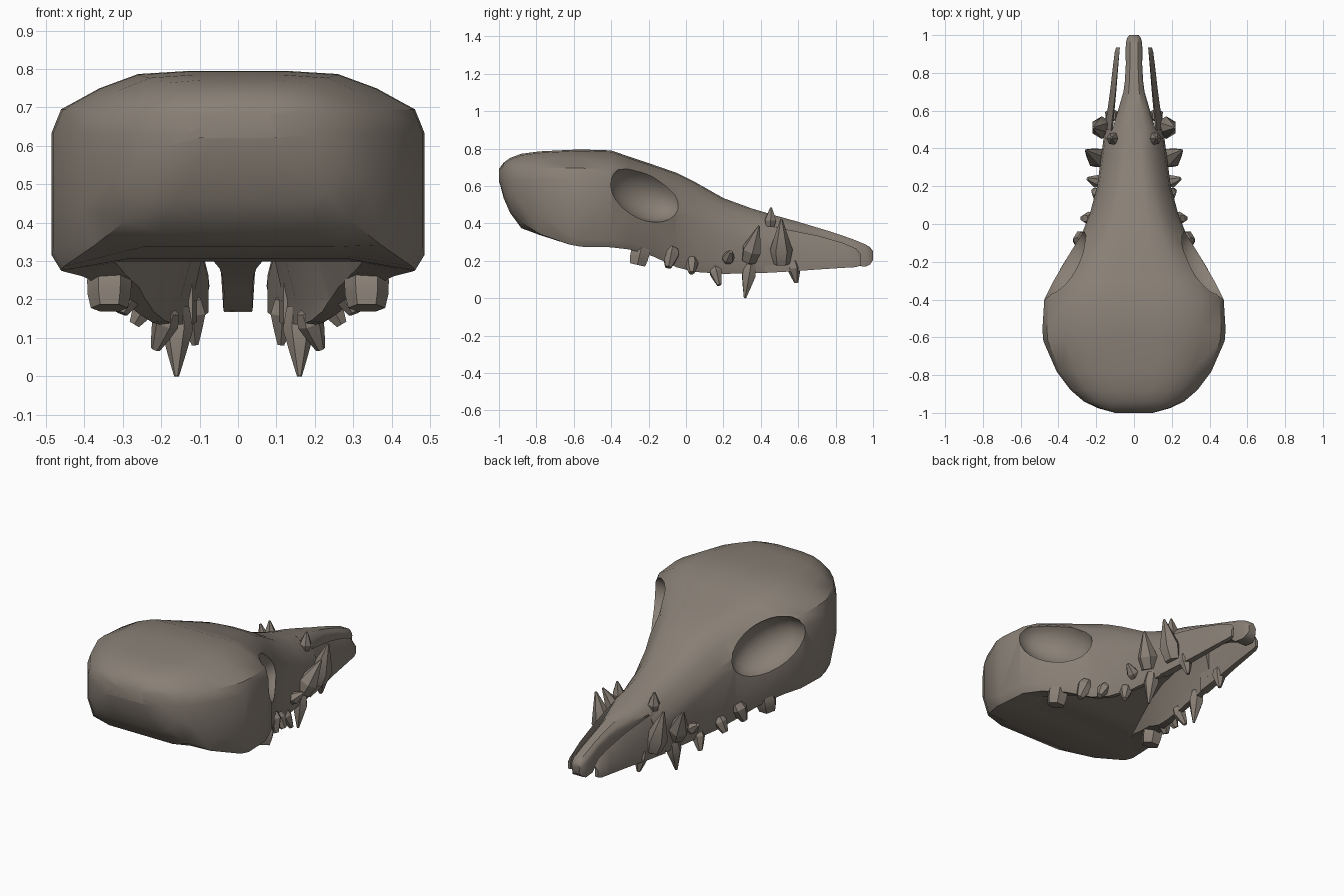
import bpy, bmesh, math
from mathutils import Vector

if "Cube" in bpy.data.objects:
    bpy.data.objects.remove(bpy.data.objects["Cube"])

bone = bpy.data.materials.new("bone")
bone.diffuse_color = (.25, .215, .18, 1)
bone.use_nodes = True
bone.node_tree.nodes["Principled BSDF"].inputs["Base Color"].default_value = bone.diffuse_color


def loft(name, rings):
    """Skin a list of closed rings of equal length and cap both ends."""
    bm = bmesh.new()
    vs = [[bm.verts.new(p) for p in r] for r in rings]
    n = len(rings[0])
    for a, b in zip(vs, vs[1:]):
        for i in range(n):
            j = (i + 1) % n
            bm.faces.new((a[i], a[j], b[j], b[i]))
    bm.faces.new(vs[0])
    bm.faces.new(vs[-1][::-1])
    bmesh.ops.recalc_face_normals(bm, faces=bm.faces)
    me = bpy.data.meshes.new(name)
    bm.to_mesh(me)
    bm.free()
    me.materials.append(bone)
    ob = bpy.data.objects.new(name, me)
    bpy.context.collection.objects.link(ob)
    return ob


def select(ob):
    bpy.ops.object.select_all(action='DESELECT')
    ob.select_set(True)
    bpy.context.view_layer.objects.active = ob


def smooth(ob, angle=38):
    select(ob)
    bpy.ops.object.shade_smooth_by_angle(angle=math.radians(angle))


def cut(ob, cutter):
    cutter.hide_render = True
    m = ob.modifiers.new("cut", 'BOOLEAN')
    m.object, m.operation, m.solver = cutter, 'DIFFERENCE', 'EXACT'
    select(ob)
    bpy.ops.object.modifier_apply(modifier=m.name)
    bpy.data.objects.remove(cutter, do_unlink=True)


def section(y, zt, wt, zs, w, zb):
    back = min(max((-.60 - y) / .3, 0), 1)          # rounds the lower corners of the braincase
    rise = .03 * (1 - back) if y < -.35 else .01
    side = zb + .04 + (zs - zb - .1) * .45 * back
    half = [(wt * .5, zt), (wt, zt - .008), ((wt + w * .95) / 2, (zt * .55 + zs * .45)),
            (w * .95, zs), (w, zs - .06), (w, side),
            (w * (.95 - .07 * back), zb + (side - zb) * .25 * back), (w * .6, zb + rise)]
    return [(x, y, z) for x, z in half] + [(-x, y, z) for x, z in reversed(half)]


# skull: y, top z, flat top half width, shoulder z, half width, bottom z
stations = [
    (-1.0, .69, .05, .68, .10, .63), (-.975, .725, .12, .69, .19, .535),
    (-.94, .75, .15, .69, .265, .455), (-.88, .772, .18, .69, .335, .372),
    (-.78, .785, .23, .695, .41, .325), (-.62, .793, .26, .695, .48, .285),
    (-.56, .795, .26, .695, .485, .275), (-.40, .79, .26, .69, .475, .272),
    (-.30, .755, .23, .65, .425, .26), (-.18, .715, .19, .60, .355, .225),
    (-.05, .67, .15, .53, .275, .165), (.05, .62, .125, .48, .235, .14),
    (.20, .535, .09, .41, .195, .13), (.35, .48, .075, .36, .175, .132),
    (.50, .435, .07, .325, .155, .14)]
skull = loft("skull", [section(*s) for s in stations])

# hollow under the snout: y, top half width, bottom half width, top z
cavity = loft("cavity_cutter", [
    [(wb, y, -.1), (wb, y, .2), (wt, y, zt), (-wt, y, zt), (-wb, y, .2), (-wb, y, -.1)]
    for y, wt, wb, zt in [(-.42, .33, .36, .295), (-.3, .28, .32, .31), (-.1, .20, .235, .335),
                          (.05, .155, .19, .35), (.25, .11, .15, .35), (.55, .08, .112, .345)]])
cut(skull, cavity)

# eye sockets
for s in (1, -1):
    bpy.ops.mesh.primitive_uv_sphere_add(
        segments=20, ring_count=12, radius=1, location=(s * .378, -.215, .557),
        rotation=(math.radians(-22), 0, s * math.radians(28)), scale=(.14, .222, .137))
    bpy.context.object.data.materials.append(bone)
    cut(skull, bpy.context.object)
smooth(skull)

# beak: central nasal bar, y, half width, bottom z, top z, drop of the edges
beak = loft("nasal_beak", [
    [(w * .5, y, t), (w * .85, y, t - d * .5), (w, y, t - d), (w * .85, y, b),
     (-w * .85, y, b), (-w, y, t - d), (-w * .85, y, t - d * .5), (-w * .5, y, t)]
    for y, w, b, t, d in [(.44, .125, .345, .45, .06), (.50, .115, .33, .436, .06),
                          (.60, .085, .31, .408, .05), (.70, .056, .28, .378, .035),
                          (.76, .048, .26, .36, .03), (.85, .043, .22, .33, .025),
                          (.90, .045, .175, .312, .03), (.96, .043, .168, .287, .03),
                          (.985, .036, .18, .272, .03), (1.0, .025, .205, .25, .02)]])
smooth(beak)

# side plates of the upper jaw: y, inner x, outer x, bottom z, top z
for s, side in ((1, "right"), (-1, "left")):
    plate = loft("jaw_plate_" + side, [
        [(s * a, y, zb), (s * b, y, zb), (s * b, y, zb + (zt - zb) * .6),
         (s * (a + b) / 2 - s * .012, y, zt), (s * a, y, zt - .02)]
        for y, a, b, zb, zt in [(.42, .118, .165, .135, .385), (.55, .108, .148, .142, .365),
                                (.70, .094, .127, .153, .335), (.84, .083, .111, .162, .295),
                                (.91, .077, .102, .166, .265), (.935, .078, .095, .175, .235)]])
    smooth(plate)


# teeth and spikes: root, tip, radius, bluntness (0 sharp, 1 flat)
def spike(name, root, tip, r, blunt):
    root, tip = Vector(root), Vector(tip)
    rot = (tip - root).to_track_quat('Z', 'Y').to_matrix()
    rings = []
    for t, k in ((0, .75), (.32, 1), (.68, .52 + .45 * blunt), (1, .08 + .75 * blunt)):
        c = root.lerp(tip, t)
        rings.append([c + rot @ Vector((r * k * math.cos(i * math.tau / 6),
                                        r * k * math.sin(i * math.tau / 6), 0)) for i in range(6)])
    smooth(loft(name, rings), 25)


teeth = [
    ("molar", (.335, -.235, .285), (.335, -.26, .178), .058, 1),
    ("rear_tooth", (.265, -.075, .265), (.305, -.095, .165), .048, .4),
    ("cheek_tooth", (.225, .03, .21), (.27, .03, .135), .036, .5),
    ("premolar", (.178, .15, .17), (.215, .178, .07), .036, .35),
    ("fang", (.158, .345, .18), (.16, .315, 0), .042, .1),
    ("front_tooth", (.122, .57, .20), (.112, .59, .082), .038, .25),
    ("small_spike", (.18, .22, .20), (.245, .24, .25), .034, .3),
    ("rear_spike", (.175, .335, .20), (.255, .39, .385), .055, .03),
    ("front_spike", (.15, .51, .185), (.215, .51, .42), .06, .03),
    ("brow_spike", (.11, .45, .385), (.118, .455, .485), .034, .1)]
for name, root, tip, r, blunt in teeth:
    for s, side in ((1, "right"), (-1, "left")):
        spike(f"{name}_{side}", (s * root[0], *root[1:]), (s * tip[0], *tip[1:]), r, blunt)
